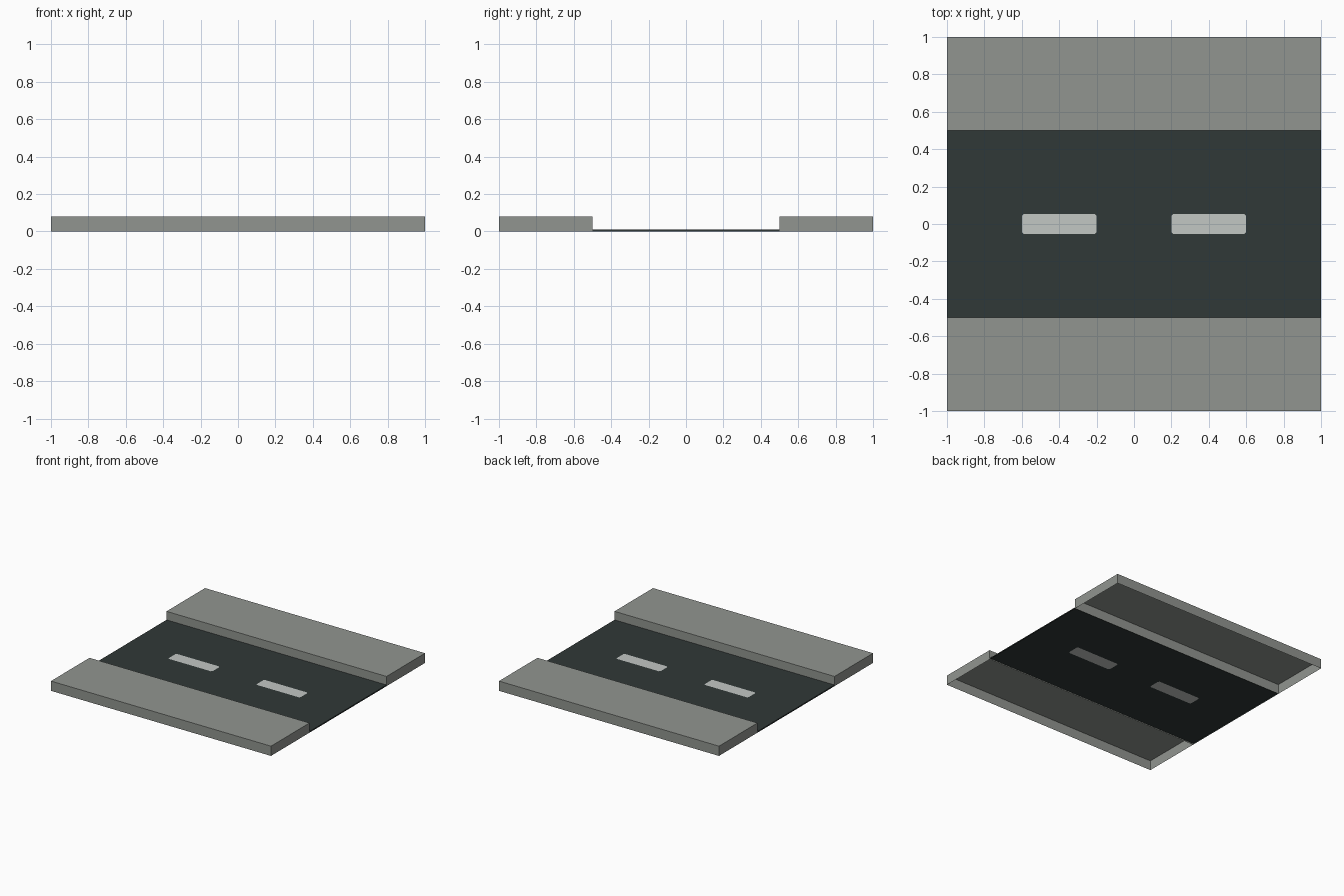
import bpy, bmesh

if "Cube" in bpy.data.objects:
    bpy.data.objects.remove(bpy.data.objects["Cube"])

def mat(name, rgb):
    m = bpy.data.materials.new(name)
    lin = [(c / 255 / 12.92 if c / 255 <= 0.04045 else ((c / 255 + 0.055) / 1.055) ** 2.4) for c in rgb]
    m.diffuse_color = (*lin, 1)
    m.use_nodes = True
    m.node_tree.nodes["Principled BSDF"].inputs["Base Color"].default_value = m.diffuse_color
    return m

pavement = mat("pavement_grey", (145, 149, 144))
asphalt = mat("asphalt_dark", (48, 56, 55))
paint = mat("line_white", (194, 199, 196))

def finish(bm, name, mats):
    me = bpy.data.meshes.new(name)
    bm.to_mesh(me)
    bm.free()
    for m in mats:
        me.materials.append(m)
    ob = bpy.data.objects.new(name, me)
    bpy.context.collection.objects.link(ob)
    return ob

# sidewalks: boxes with an open underside
def sidewalk(name, y):
    bm = bmesh.new()
    bmesh.ops.create_cube(bm, size=1)
    for v in bm.verts:
        v.co = (v.co.x * 2, v.co.y * 0.5 + y, (v.co.z + 0.5) * 0.08)
    bm.normal_update()
    bmesh.ops.delete(bm, geom=[f for f in bm.faces if f.normal.z < -0.5], context='FACES_ONLY')
    finish(bm, name, [pavement])

sidewalk("sidewalk_front", -0.75)
sidewalk("sidewalk_back", 0.75)

# road: thin open sheet with end skirts; dashes are cut into its surface
TOP = 0.01
xs = [-1, -0.6, -0.2, 0.2, 0.6, 1]
ys = [-0.5, -0.053, 0.053, 0.5]
bm = bmesh.new()
grid = [[bm.verts.new((x, y, TOP)) for y in ys] for x in xs]
dashes = []
for i in range(5):
    for j in range(3):
        f = bm.faces.new((grid[i][j], grid[i + 1][j], grid[i + 1][j + 1], grid[i][j + 1]))
        if j == 1 and i in (1, 3):
            f.material_index = 1
for i, x in ((0, -1), (5, 1)):
    low = [bm.verts.new((x, y, 0)) for y in ys]
    for j in range(3):
        q = [low[j], low[j + 1], grid[i][j + 1], grid[i][j]]
        bm.faces.new(q if x > 0 else q[::-1])
# dash corners clipped by small asphalt triangles
c = 0.01
for f in [f for f in bm.faces if f.material_index == 1]:
    mx = f.calc_center_median().x
    vs = list(f.verts)
    bm.faces.remove(f)
    ring = []
    for v in vs:
        sx = 1 if v.co.x < mx else -1
        sy = 1 if v.co.y < 0 else -1
        a = bm.verts.new((v.co.x + sx * c, v.co.y, TOP))
        b = bm.verts.new((v.co.x, v.co.y + sy * c, TOP))
        pair = [b, a] if sx == sy else [a, b]
        ring += pair
        bm.faces.new((v, pair[1], pair[0]))
    bm.faces.new(ring).material_index = 1
bm.normal_update()
for f in bm.faces:
    if f.normal.z < -0.5:
        f.normal_flip()
finish(bm, "road_surface", [asphalt, paint])
